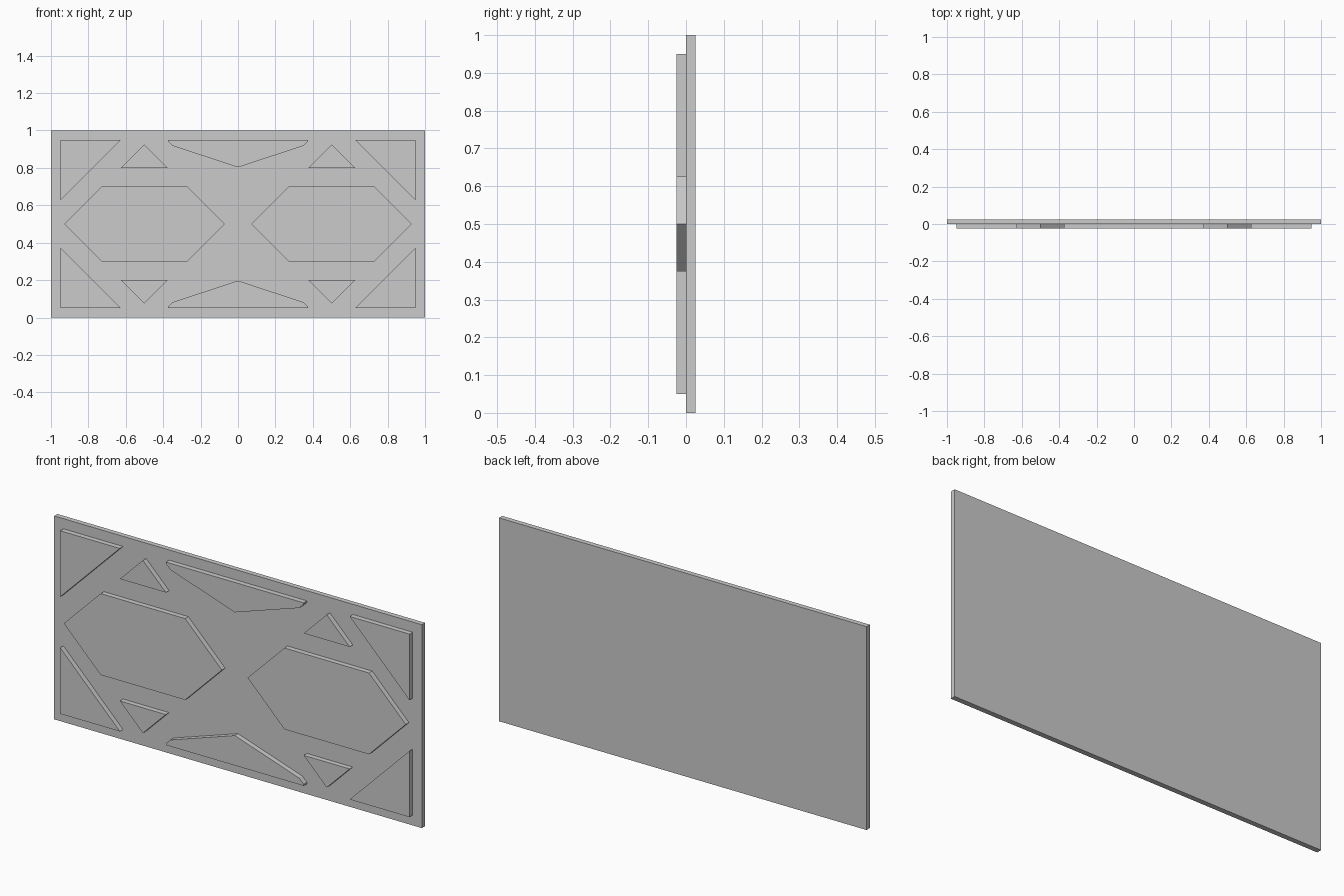
import bpy
import bmesh

cube = bpy.data.objects.get("Cube")
if cube:
    bpy.data.objects.remove(cube, do_unlink=True)

# Single plain grey finish
grey = bpy.data.materials.new("plain_grey")
grey.use_nodes = True
colour = (0.6, 0.6, 0.6, 1.0)
grey.diffuse_color = colour
grey.node_tree.nodes["Principled BSDF"].inputs["Base Color"].default_value = colour

THICK = 0.025


def slab(name, outline, y_front):
    """Extrude an (x, z) outline backwards from y_front."""
    bm = bmesh.new()
    face = bm.faces.new([bm.verts.new((x, y_front, z)) for x, z in outline])
    out = bmesh.ops.extrude_face_region(bm, geom=[face])
    moved = [v for v in out["geom"] if isinstance(v, bmesh.types.BMVert)]
    bmesh.ops.translate(bm, verts=moved, vec=(0, THICK, 0))
    bmesh.ops.recalc_face_normals(bm, faces=bm.faces)
    mesh = bpy.data.meshes.new(name)
    bm.to_mesh(mesh)
    bm.free()
    mesh.materials.append(grey)
    obj = bpy.data.objects.new(name, mesh)
    bpy.context.collection.objects.link(obj)


def mirrored(outline, sx, upper):
    return [(sx * x, z if upper else 1 - z) for x, z in outline]


# Backing board
slab("back_panel", [(-1, 0), (1, 0), (1, 1), (-1, 1)], 0)

# Raised shapes, drawn for the upper left quarter (+x) and mirrored
hexagon = [(0.07, 0.5), (0.27, 0.7), (0.73, 0.7), (0.93, 0.5), (0.73, 0.3), (0.27, 0.3)]
corner = [(0.95, 0.95), (0.625, 0.95), (0.95, 0.625)]
small = [(0.375, 0.8), (0.625, 0.8), (0.5, 0.925)]
half_wide = [(0.375, 0.95), (0.375, 0.942), (0.35, 0.918)]
wide = half_wide + [(0, 0.803)] + [(-x, z) for x, z in reversed(half_wide)]

for side, sx in (("left", 1), ("right", -1)):
    slab(f"hexagon_{side}", mirrored(hexagon, sx, True), -THICK)
    for level, upper in (("upper", True), ("lower", False)):
        slab(f"corner_triangle_{level}_{side}", mirrored(corner, sx, upper), -THICK)
        slab(f"small_triangle_{level}_{side}", mirrored(small, sx, upper), -THICK)

for level, upper in (("upper", True), ("lower", False)):
    slab(f"centre_wedge_{level}", mirrored(wide, 1, upper), -THICK)
